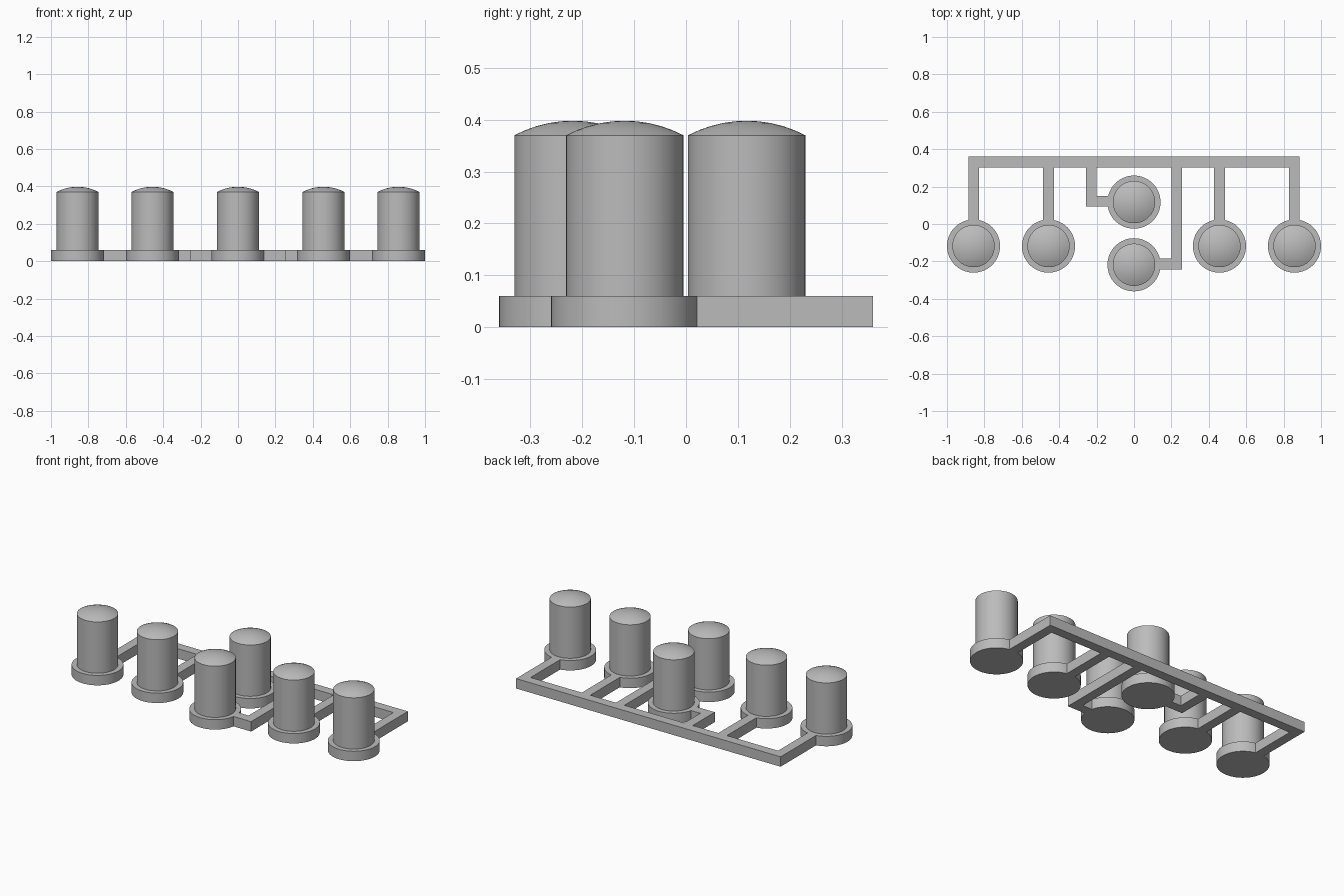
import bpy, bmesh, math

if "Cube" in bpy.data.objects:
    bpy.data.objects.remove(bpy.data.objects["Cube"])

grey = bpy.data.materials.new("plain_grey")
grey.use_nodes = True
colour = (0.5, 0.5, 0.5, 1)
grey.diffuse_color = colour
grey.node_tree.nodes["Principled BSDF"].inputs["Base Color"].default_value = colour

PLATE, WALL_TOP, TOP = 0.06, 0.37, 0.398
BASE_R, POST_R = 0.142, 0.113
HALF = 0.0285          # half width of a runner
BACK, INNER = 0.36, 0.303


def finish(name, bm):
    bmesh.ops.recalc_face_normals(bm, faces=bm.faces)
    mesh = bpy.data.meshes.new(name)
    bm.to_mesh(mesh)
    bm.free()
    mesh.materials.append(grey)
    ob = bpy.data.objects.new(name, mesh)
    bpy.context.collection.objects.link(ob)
    return ob


# Peg profile: round base, straight post, shallow spherical cap
rise = TOP - WALL_TOP
cap_r = (POST_R ** 2 + rise ** 2) / (2 * rise)
span = math.asin(POST_R / cap_r)
profile = [(0, 0), (BASE_R, 0), (BASE_R, PLATE), (POST_R, PLATE)]
for i in range(6):
    a = span * (1 - i / 5)
    profile.append((cap_r * math.sin(a), TOP - cap_r * (1 - math.cos(a))))


def peg(name, x, y):
    bm = bmesh.new()
    verts = [bm.verts.new((r, 0, z)) for r, z in profile]
    edges = [bm.edges.new(pair) for pair in zip(verts, verts[1:])]
    bmesh.ops.spin(bm, geom=verts + edges, cent=(0, 0, 0), axis=(0, 0, 1),
                   angle=2 * math.pi, steps=64)
    bmesh.ops.remove_doubles(bm, verts=bm.verts, dist=1e-5)
    ob = finish(name, bm)
    ob.location = (x, y, 0)
    bpy.ops.object.select_all(action='DESELECT')
    ob.select_set(True)
    bpy.context.view_layer.objects.active = ob
    bpy.ops.object.shade_smooth_by_angle(angle=math.radians(30))


for side, s in (("left", 1), ("right", -1)):
    peg(side + "_outer_peg", s * 0.858, -0.118)
    peg(side + "_inner_peg", s * 0.457, -0.118)
peg("back_centre_peg", 0, 0.117)
peg("front_centre_peg", 0, -0.218)

# Runner frame: comb-shaped outline, teeth listed from left (+x) to right
ARM_END = -0.118 + BASE_R - 0.004
HOOK_X = BASE_R - 0.004


def straight(x):
    return [(x + HALF, INNER), (x + HALF, ARM_END),
            (x - HALF, ARM_END), (x - HALF, INNER)]


def hook(x, y, s):
    # bent tooth whose foot points towards the centre line
    return [(s * (x + HALF), INNER), (s * (x + HALF), y - HALF),
            (s * HOOK_X, y - HALF), (s * HOOK_X, y + HALF),
            (s * (x - HALF), y + HALF), (s * (x - HALF), INNER)]


END = 0.857
outline = [(-END - HALF, BACK), (END + HALF, BACK)]
outline += straight(END)[1:]
outline += straight(0.457)
outline += hook(0.229, -0.214, 1)
outline += hook(0.229, 0.121, -1)[::1]
outline[-6:] = outline[-6:][::-1]
outline += straight(-0.457)
outline += straight(-END)[:-1]

bm = bmesh.new()
floor = bm.faces.new([bm.verts.new((x, y, 0)) for x, y in outline])
raised = bmesh.ops.extrude_face_region(bm, geom=[floor], use_keep_orig=True)
bmesh.ops.translate(bm, vec=(0, 0, PLATE),
                    verts=[g for g in raised["geom"] if isinstance(g, bmesh.types.BMVert)])
finish("runner_frame", bm)
